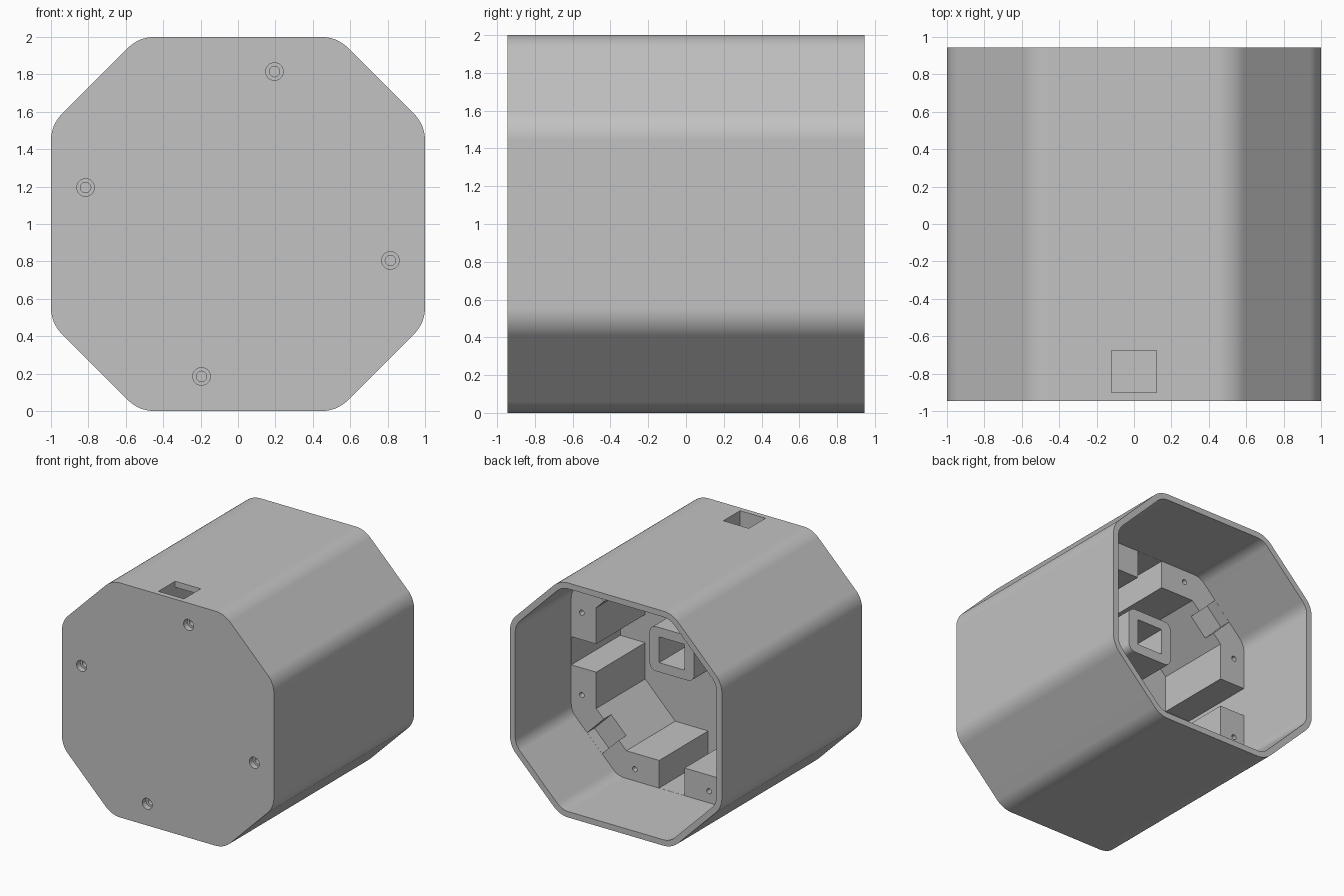
import bpy, bmesh, math
from mathutils import Vector, Matrix

if "Cube" in bpy.data.objects:
    bpy.data.objects.remove(bpy.data.objects["Cube"], do_unlink=True)

grey = bpy.data.materials.new("plain_grey")
grey.use_nodes = True
GREY = (0.54, 0.54, 0.54, 1)
grey.diffuse_color = GREY
grey.node_tree.nodes["Principled BSDF"].inputs["Base Color"].default_value = GREY

CENTRE = 1.0          # height of the housing axis
FRONT, BACK = -0.945, 0.945
LEDGE, FLOOR = 0.19, -0.47
SLOT = 0.12           # half width of all square channels


# Profiles are lists of (x, height above axis) points
def rounded(points, radius, steps=8):
    out = []
    for i, p in enumerate(points):
        a = (points[i - 1] - p).normalized()
        b = (points[(i + 1) % len(points)] - p).normalized()
        half = a.angle(b) / 2
        mid = p + (a + b).normalized() * radius / math.sin(half)
        t = radius / math.tan(half)
        start, end = p + a * t - mid, p + b * t - mid
        for s in range(steps + 1):
            out.append(mid + start.lerp(end, s / steps).normalized() * radius)
    return out


def octagon(h, k):
    corner = [Vector((h, -k)), Vector((h, k))]
    return [Matrix.Rotation(math.radians(90 * q), 2) @ p for q in range(4) for p in corner]


def rect(x0, x1, z0, z1, turn=0):
    m = Matrix.Rotation(math.radians(turn), 2)
    return [m @ Vector(p) for p in ((x0, z0), (x1, z0), (x1, z1), (x0, z1))]


def circle(x, z, r, n=24):
    return [Vector((x + r * math.cos(math.tau * i / n), z + r * math.sin(math.tau * i / n)))
            for i in range(n)]


def prism(name, profile, y0, y1):
    bm = bmesh.new()
    rings = [[bm.verts.new((p.x, y, p.y + CENTRE)) for p in profile] for y in (y0, y1)]
    bm.faces.new(rings[0])
    bm.faces.new(rings[1][::-1])
    for i in range(len(profile)):
        j = (i + 1) % len(profile)
        bm.faces.new((rings[0][i], rings[1][i], rings[1][j], rings[0][j]))
    bmesh.ops.recalc_face_normals(bm, faces=bm.faces[:])
    mesh = bpy.data.meshes.new(name)
    bm.to_mesh(mesh)
    bm.free()
    mesh.materials.append(grey)
    obj = bpy.data.objects.new(name, mesh)
    bpy.context.collection.objects.link(obj)
    return obj


def combine(profile, y0, y1, operation="DIFFERENCE"):
    tool = prism("tool", profile, y0, y1)
    tool.hide_render = True
    mod = housing.modifiers.new("combine", "BOOLEAN")
    mod.operation, mod.solver, mod.object = operation, "EXACT", tool
    bpy.ops.object.modifier_apply(modifier=mod.name)
    bpy.data.objects.remove(tool, do_unlink=True)


# Outer shell
housing = prism("octagonal_housing", rounded(octagon(1, 0.53), 0.2), FRONT, BACK)
bpy.ops.object.select_all(action="DESELECT")
bpy.context.view_layer.objects.active = housing
housing.select_set(True)

# Open back chamber and narrower inner chamber, leaving a ledge
combine(rounded(octagon(0.95, 0.509), 0.15), LEDGE, 1.2)
combine(octagon(0.714, 0.43), FLOOR, 0.5)

# Cable boss standing on the inner floor
combine(rounded(rect(-0.21, 0.21, 0.04, 0.42), 0.06), FLOOR - 0.1, LEDGE, "UNION")

# Cable channel: down from the top opening, then back through the boss
combine(rect(-SLOT, SLOT, 0.12, 1.2), -0.9, -0.675)
combine(rect(-SLOT, SLOT, 0.12, 0.34), -0.8, 0.4)

# Ledge slots, diagonal gaps, ledge screw holes and front screw holes
for q in range(4):
    turn = 90 * q
    spin = Matrix.Rotation(math.radians(turn), 2)
    combine(rect(0.6, 0.949, -SLOT, SLOT, turn), -0.8 if q == 1 else FLOOR, 0.4)
    combine(rect(0.6, 1.031, -0.1, 0.1, turn + 45), LEDGE - 0.1, 0.4)
    for side in (-0.35, 0.35):
        p = spin @ Vector((0.85, side))
        combine(circle(p.x, p.y, 0.022, 16), LEDGE - 0.25, 0.4)
    p = spin @ Vector((0.815, -0.195))
    combine(circle(p.x, p.y, 0.047), -1.1, FRONT + 0.05)
    combine(circle(p.x, p.y, 0.028), -1.1, FRONT + 0.2)

# Smooth rounded corners, crisp edges elsewhere
bpy.ops.object.shade_smooth_by_angle(angle=math.radians(30))
weighted = housing.modifiers.new("weighted_normals", "WEIGHTED_NORMAL")
weighted.keep_sharp = True
